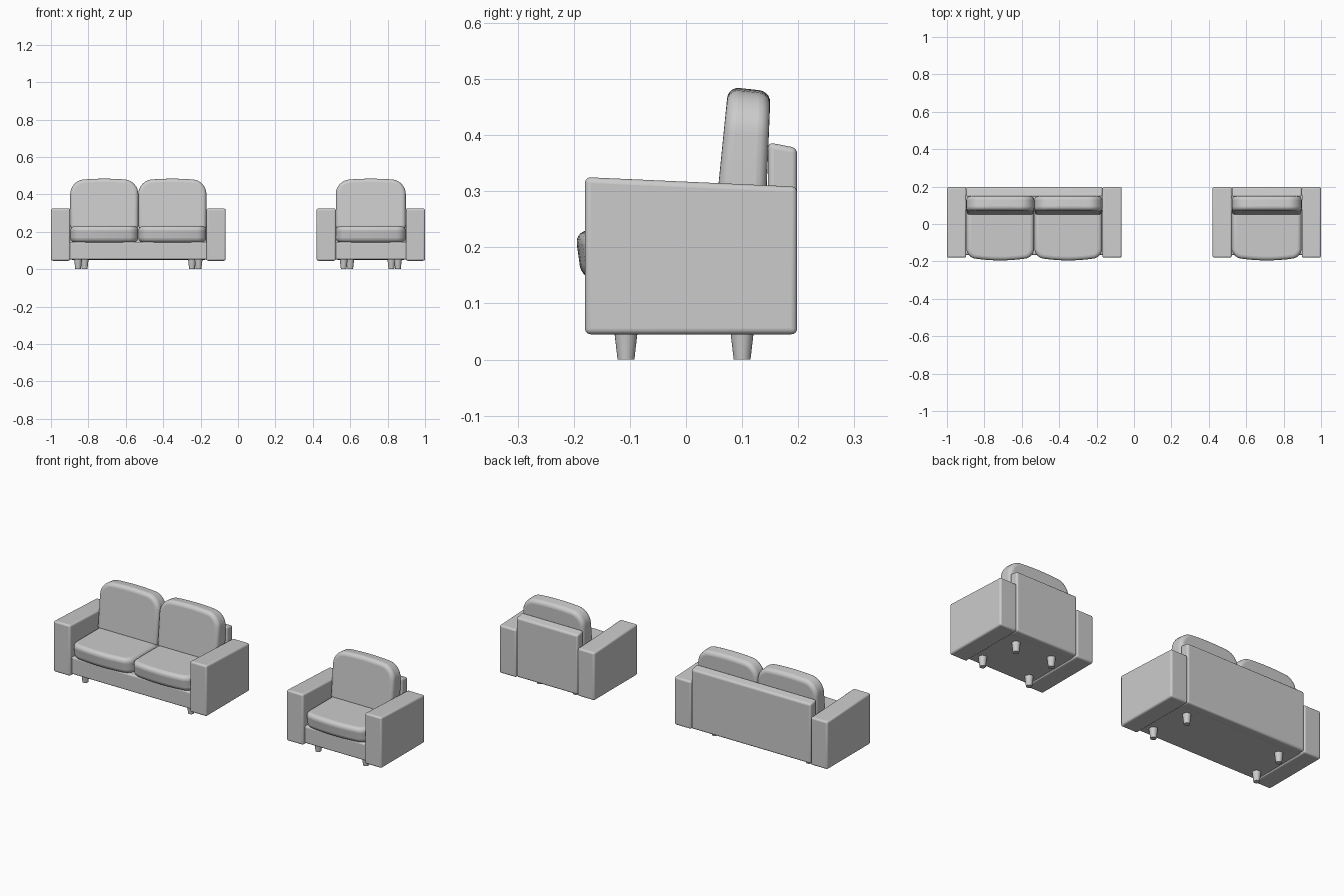
import bpy, bmesh, math
from mathutils import Vector

if "Cube" in bpy.data.objects:
    bpy.data.objects.remove(bpy.data.objects["Cube"], do_unlink=True)

grey = bpy.data.materials.new("plain grey")
grey.use_nodes = True
colour = (0.6, 0.6, 0.6, 1)
grey.diffuse_color = colour
grey.node_tree.nodes["Principled BSDF"].inputs["Base Color"].default_value = colour


def finish(name, bm, bevel=0, segments=4):
    """Turn a bmesh into a smooth object with rounded edges."""
    bmesh.ops.recalc_face_normals(bm, faces=bm.faces)
    mesh = bpy.data.meshes.new(name)
    bm.to_mesh(mesh)
    bm.free()
    mesh.materials.append(grey)
    obj = bpy.data.objects.new(name, mesh)
    bpy.context.collection.objects.link(obj)
    if bevel:
        mod = obj.modifiers.new("rounding", "BEVEL")
        mod.width, mod.segments = bevel, segments
        mod.limit_method, mod.angle_limit = "ANGLE", math.radians(40)
    bpy.ops.object.select_all(action="DESELECT")
    obj.select_set(True)
    bpy.context.view_layer.objects.active = obj
    bpy.ops.object.shade_smooth_by_angle(angle=math.radians(40))
    return obj


def block(name, low, high, bevel, back_drop=0):
    """Rounded box; back_drop lowers the top rear edge."""
    low, high = Vector(low), Vector(high)
    bm = bmesh.new()
    bmesh.ops.create_cube(bm, size=1)
    for v in bm.verts:
        rear_top = v.co.z > 0 and v.co.y > 0
        v.co = Vector([l + (h - l) * (c + 0.5) for l, h, c in zip(low, high, v.co)])
        if rear_top:
            v.co.z -= back_drop
    return finish(name, bm, bevel)


def outline(half, length, radius, arch, steps=8):
    """Square at one end, round corners and a gentle arch at the other."""
    pts = [(-half, 0), (half, 0)]
    for side, first in ((1, 0), (-1, 90)):
        for i in range(steps + 1):
            a = math.radians(first + 90 * i / steps)
            pts.append((side * (half - radius) + radius * math.cos(a),
                        length - radius + radius * math.sin(a)))
        if side == 1:
            pts += [((half - radius) * (1 - i / 4), length) for i in range(1, 8)]
    return [(u, v + arch * (1 - (u / half) ** 2) * v / length) for u, v in pts]


def cushion(name, pts, place, bevel):
    """Loft the outline between two sides given by place(u, v, side)."""
    bm = bmesh.new()
    rings = [[bm.verts.new(place(u, v, s)) for u, v in pts] for s in (0, 1)]
    for ring in rings:
        bm.faces.new(ring)
    n = len(pts)
    for i in range(n):
        j = (i + 1) % n
        bm.faces.new((rings[0][i], rings[0][j], rings[1][j], rings[1][i]))
    return finish(name, bm, bevel, 5)


def leg(name, x, y):
    bm = bmesh.new()
    bmesh.ops.create_cone(bm, cap_ends=True, segments=24, radius1=0.015,
                          radius2=0.022, depth=0.06)
    bmesh.ops.translate(bm, verts=bm.verts, vec=(x, y, 0.03))
    finish(name, bm)


def seat_unit(name, centre, half, places):
    arm = 0.103
    inner = half - arm
    # Frame: base, backrest and two arms
    block(name + "_base", (centre - inner - 0.01, -0.165, 0.052),
          (centre + inner + 0.01, 0.17, 0.146), 0.008)
    block(name + "_backrest", (centre - inner, 0.146, 0.05),
          (centre + inner, 0.198, 0.387), 0.01, 0.01)
    for side, label in ((-1, "right"), (1, "left")):
        a, b = sorted((centre + side * inner, centre + side * half))
        block(f"{name}_{label}_arm", (a, -0.18, 0.045), (b, 0.198, 0.325), 0.01, 0.017)
        # Tapered legs, the rear pair set further in
        leg(f"{name}_{label}_front_leg", centre + side * (half - 0.145), -0.107)
        leg(f"{name}_{label}_rear_leg", centre + side * (half - 0.18), 0.1)
    # Cushions
    width = 2 * inner / places
    for k in range(places):
        mid = centre - inner + width * (k + 0.5)
        cushion(f"{name}_seat_cushion_{k + 1}",
                outline(width / 2 - 0.001, 0.285, 0.045, 0.018),
                lambda u, v, s: (mid + u, 0.105 - v * (0.96 + 0.04 * s), 0.143 + 0.087 * s),
                0.024)
        cushion(f"{name}_back_cushion_{k + 1}",
                outline(width / 2, 0.26, 0.07, 0.012),
                lambda u, v, s: (mid + u, 0.048 + 0.092 * s + v * (0.1 - 0.06 * s),
                                 0.214 + v * (1 - 0.03 * s)),
                0.02)


seat_unit("sofa", -0.533, 0.467, 2)
seat_unit("armchair", 0.71, 0.29, 1)
